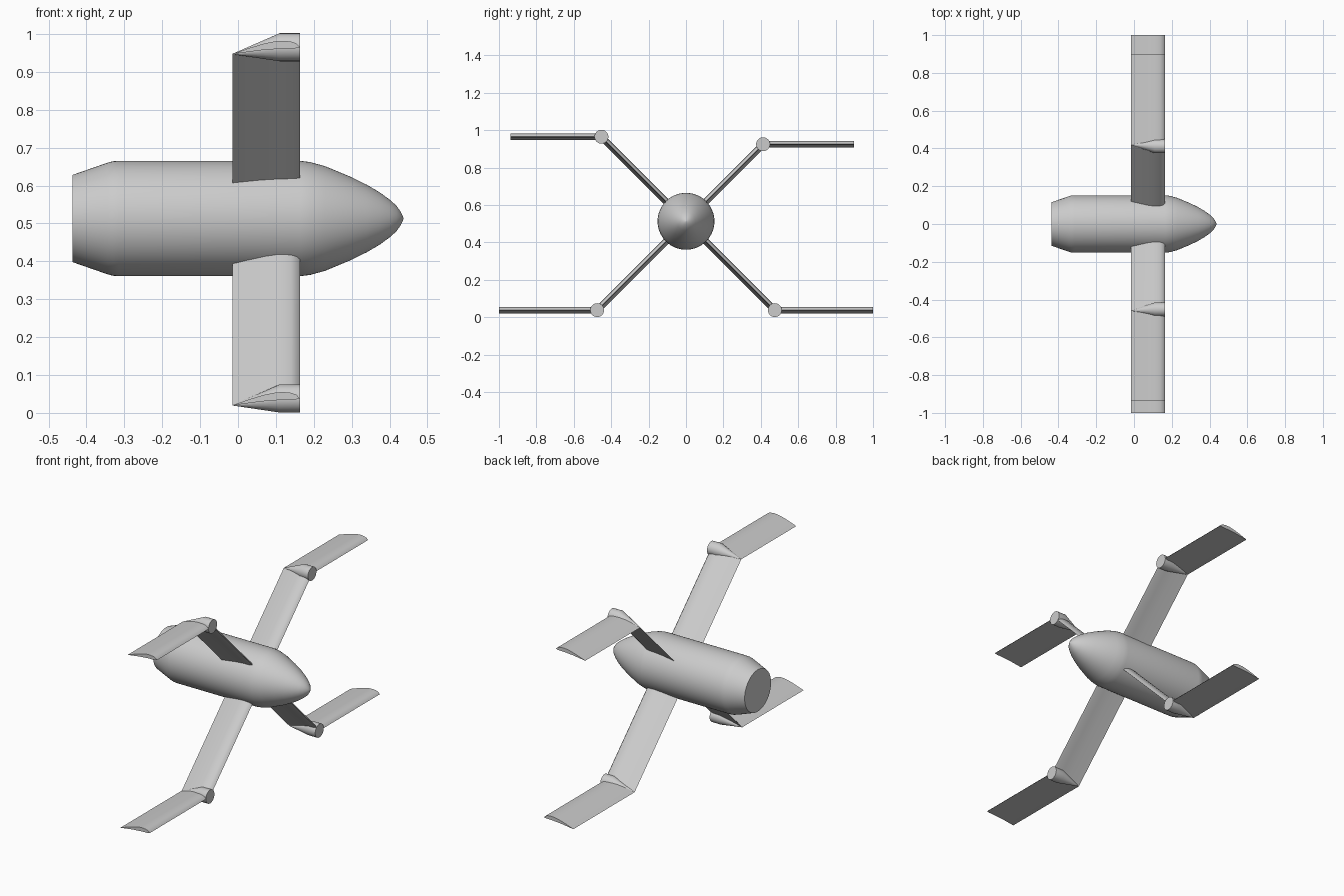
import bpy
import bmesh
import math
from mathutils import Vector

cube = bpy.data.objects.get("Cube")
if cube:
    bpy.data.objects.remove(cube, do_unlink=True)

GREY = bpy.data.materials.new("light grey")
GREY.use_nodes = True
GREY.diffuse_color = (0.6, 0.6, 0.6, 1)
GREY.node_tree.nodes["Principled BSDF"].inputs["Base Color"].default_value = (0.6, 0.6, 0.6, 1)

AXIS_Z = 0.513
TRAIL_X, LEAD_X = -0.015, 0.163
HUB_R = 0.037


def loft(name, sections, sharp=30):
    """Skin closed sections of equal point count and cap both ends."""
    bm = bmesh.new()
    rings = [[bm.verts.new(p) for p in s] for s in sections]
    n = len(rings[0])
    for a, b in zip(rings, rings[1:]):
        for i in range(n):
            j = (i + 1) % n
            bm.faces.new((a[i], a[j], b[j], b[i]))
    bm.faces.new(rings[0])
    bm.faces.new(rings[-1])
    bmesh.ops.remove_doubles(bm, verts=bm.verts, dist=0.00005)
    bmesh.ops.recalc_face_normals(bm, faces=bm.faces)
    mesh = bpy.data.meshes.new(name)
    bm.to_mesh(mesh)
    bm.free()
    mesh.materials.append(GREY)
    obj = bpy.data.objects.new(name, mesh)
    bpy.context.collection.objects.link(obj)
    bpy.ops.object.select_all(action="DESELECT")
    obj.select_set(True)
    bpy.context.view_layer.objects.active = obj
    bpy.ops.object.shade_smooth_by_angle(angle=math.radians(sharp))
    return obj


def circle(x, y, z, r, n):
    return [(x, y + r * math.cos(2 * math.pi * i / n), z + r * math.sin(2 * math.pi * i / n))
            for i in range(n)]


# Fuselage: tapered tail, straight barrel, rounded nose
profile = [(-0.437, 0.115), (-0.345, 0.147), (-0.33, 0.151), (-0.315, 0.152), (0.165, 0.152),
           (0.19, 0.149), (0.23, 0.138), (0.295, 0.111), (0.34, 0.089), (0.374, 0.069),
           (0.4, 0.05), (0.418, 0.034), (0.43, 0.017), (0.437, 0.001)]
loft("fuselage", [circle(x, 0, AXIS_Z, r, 64) for x, r in profile])

# Airfoil: (chord position, height), arched top and nearly flat underside
AIRFOIL = [(TRAIL_X, -0.018), (0.03, -0.002), (0.07, 0.01), (0.1, 0.016), (0.12, 0.017),
           (0.14, 0.015), (0.154, 0.01), (LEAD_X, 0.0), (0.15, -0.003), (0.11, -0.004),
           (0.06, -0.008)]


def airfoil_at(point, normal):
    return [(x, point.x + normal.x * h, point.y + normal.y * h) for x, h in AIRFOIL]


def build_wing(label, side, hub_y, hub_z, span):
    # Points here are (y, z) pairs; the section is mitred at the bend
    root, hub = Vector((0, AXIS_Z)), Vector((side * hub_y, hub_z))
    tip = hub + Vector((side * span, 0))
    arm = (hub - root).normalized()
    up = Vector((-arm.y, arm.x)) * side
    flat = Vector((0, 1))
    bend = (up + flat).normalized()
    mitre = bend / bend.dot(flat)
    start = root + arm * 0.06
    loft(label + "_inner_wing", [airfoil_at(start, up), airfoil_at(hub, mitre)], 35)
    loft(label + "_outer_wing", [airfoil_at(hub, mitre), airfoil_at(tip, flat)], 35)
    # Joint pod: short cylinder tapering back to the trailing edge
    end = hub + mitre * AIRFOIL[0][1]
    loft(label + "_joint_pod", [
        circle(LEAD_X, hub.x, hub.y, HUB_R, 32),
        circle(0.11, hub.x, hub.y, HUB_R, 32),
        circle(TRAIL_X, end.x, end.y, 0.0005, 32)], 35)


build_wing("upper_right", -1, 0.452, 0.965, 0.485)
build_wing("upper_left", 1, 0.412, 0.925, 0.485)
for name, s in (("lower_right", -1), ("lower_left", 1)):
    build_wing(name, s, 0.475, 0.038, 0.525)
